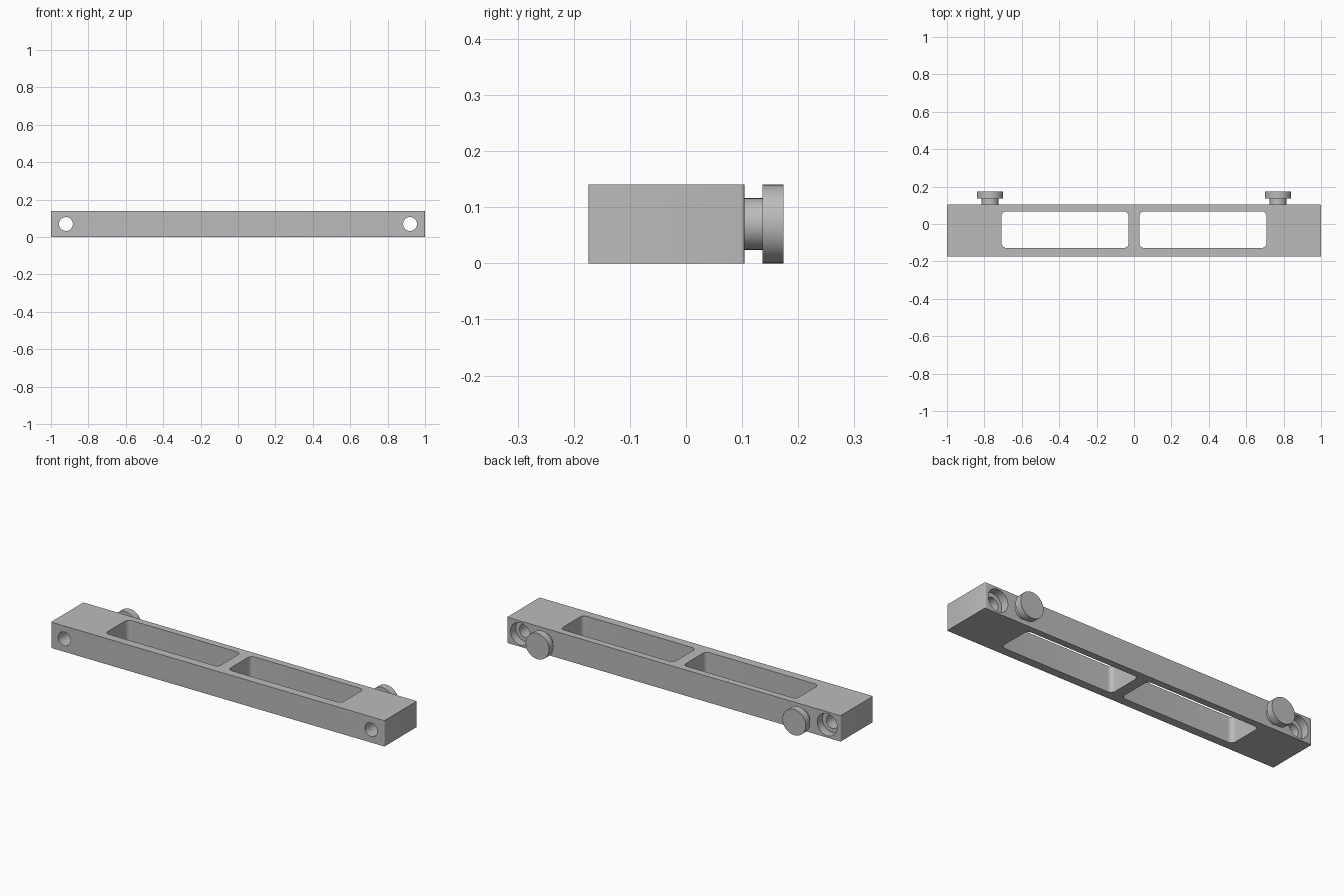
import bpy, bmesh, math
from mathutils import Matrix

cube = bpy.data.objects.get("Cube")
if cube:
    bpy.data.objects.remove(cube, do_unlink=True)

grey = bpy.data.materials.new("satin grey")
grey.use_nodes = True
colour = (0.5, 0.5, 0.5, 1)
grey.diffuse_color = colour
grey.node_tree.nodes["Principled BSDF"].inputs["Base Color"].default_value = colour

HEIGHT, FRONT, BACK = 0.14, -0.174, 0.104
MID = HEIGHT / 2


def finish(name, bm):
    bmesh.ops.recalc_face_normals(bm, faces=bm.faces)
    mesh = bpy.data.meshes.new(name)
    bm.to_mesh(mesh)
    bm.free()
    mesh.materials.append(grey)
    obj = bpy.data.objects.new(name, mesh)
    bpy.context.collection.objects.link(obj)
    return obj


def rounded_block(name, x0, x1, y0, y1, z0, z1, radius, segments):
    """Box with rounded upright edges."""
    bm = bmesh.new()
    bmesh.ops.create_cube(bm, size=1)
    for v in bm.verts:
        v.co.x = x1 if v.co.x > 0 else x0
        v.co.y = y1 if v.co.y > 0 else y0
        v.co.z = z1 if v.co.z > 0 else z0
    upright = [e for e in bm.edges if abs(e.verts[0].co.z - e.verts[1].co.z) > 0.01]
    bmesh.ops.bevel(bm, geom=upright, offset=radius, segments=segments,
                    profile=0.5, affect='EDGES')
    return finish(name, bm)


def turned(name, x, profile, sides=64):
    """Solid turned about a front-to-back axis, from (radius, y) points."""
    bm = bmesh.new()
    rings = []
    for r, y in profile:
        rings.append([bm.verts.new((x + r * math.cos(a), y, MID + r * math.sin(a)))
                      for a in (math.tau * i / sides for i in range(sides))])
    for a, b in zip(rings, rings[1:]):
        for i in range(sides):
            j = (i + 1) % sides
            bm.faces.new((a[i], a[j], b[j], b[i]))
    bm.faces.new(rings[0])
    bm.faces.new(rings[-1])
    return finish(name, bm)


def smooth(obj):
    bpy.ops.object.select_all(action='DESELECT')
    obj.select_set(True)
    bpy.context.view_layer.objects.active = obj
    bpy.ops.object.shade_smooth_by_angle(angle=math.radians(30))


# Main bar
bar = rounded_block("bar", -1, 1, FRONT, BACK, 0, HEIGHT, 0.005, 4)

# Two windows through the bar and a counterbored bolt hole at each end
cutters = []
for side, s in (("left", 1), ("right", -1)):
    xs = sorted((s * 0.029, s * 0.708))
    cutters.append(rounded_block(side + "_window_cutter", *xs, -0.128, 0.067,
                                 -0.1, HEIGHT + 0.1, 0.025, 8))
    cutters.append(turned(side + "_bolt_hole_cutter", s * 0.92,
                          [(0.037, FRONT - 0.1), (0.037, BACK - 0.045),
                           (0.06, BACK - 0.045), (0.06, BACK + 0.1)]))
for c in cutters:
    mod = bar.modifiers.new(c.name, 'BOOLEAN')
    mod.operation = 'DIFFERENCE'
    mod.solver = 'EXACT'
    mod.object = c

# Apply the cuts and drop the cutters
bpy.context.view_layer.update()
cut = bpy.data.meshes.new_from_object(
    bar.evaluated_get(bpy.context.evaluated_depsgraph_get()))
bar.modifiers.clear()
bar.data = cut
for c in cutters:
    bpy.data.objects.remove(c, do_unlink=True)
smooth(bar)

# Knobs on the back: narrow neck and wide round head
for side, s in (("left", 1), ("right", -1)):
    knob = turned(side + "_knob", s * 0.77,
                  [(0.046, BACK - 0.002), (0.046, 0.136), (0.07, 0.136), (0.07, 0.174)])
    smooth(knob)
